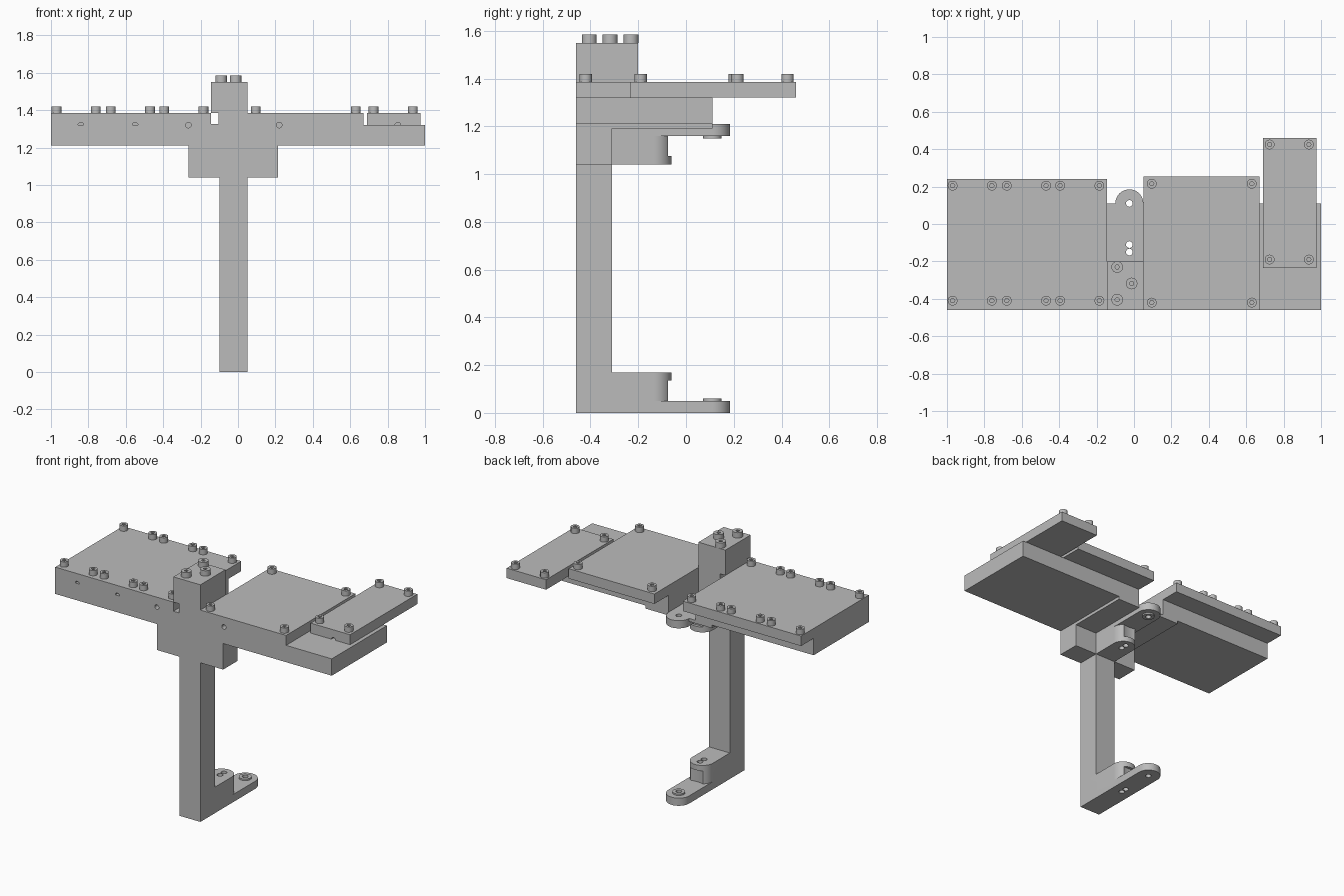
import bpy, bmesh, math
from mathutils import Matrix, Vector

old = bpy.data.objects.get("Cube")
if old:
    bpy.data.objects.remove(old, do_unlink=True)

grey = bpy.data.materials.new("plain grey")
grey.use_nodes = True
grey.diffuse_color = (0.5, 0.5, 0.5, 1)
grey.node_tree.nodes["Principled BSDF"].inputs["Base Color"].default_value = (0.5, 0.5, 0.5, 1)


def finish(name, bm):
    bmesh.ops.recalc_face_normals(bm, faces=bm.faces[:])
    mesh = bpy.data.meshes.new(name)
    bm.to_mesh(mesh)
    bm.free()
    mesh.materials.append(grey)
    ob = bpy.data.objects.new(name, mesh)
    bpy.context.collection.objects.link(ob)
    return ob


def prism(name, outline, z0, z1):
    bm = bmesh.new()
    face = bm.faces.new([bm.verts.new((x, y, z0)) for x, y in outline])
    new = bmesh.ops.extrude_face_region(bm, geom=[face])["geom"]
    bmesh.ops.translate(bm, vec=(0, 0, z1 - z0),
                        verts=[v for v in new if isinstance(v, bmesh.types.BMVert)])
    return finish(name, bm)


def box(name, x, y, z):
    return prism(name, [(x[0], y[0]), (x[1], y[0]), (x[1], y[1]), (x[0], y[1])], *z)


def disc(x, y, r, n=32):
    return [(x + r * math.cos(math.tau * i / n), y + r * math.sin(math.tau * i / n))
            for i in range(n)]


def round_bar(name, y0, y1, z0, z1, n=24):
    # bar with a half-round end, seated on the post's centre line
    arc = [(MID + R * math.cos(math.pi * i / n), y1 - R + R * math.sin(math.pi * i / n))
           for i in range(n + 1)]
    return prism(name, [(MID - R, y0), (MID + R, y0)] + arc, z0, z1)


def combine(ob, other, operation):
    mod = ob.modifiers.new("combine", 'BOOLEAN')
    mod.operation, mod.object, mod.solver = operation, other, 'EXACT'
    bpy.context.view_layer.objects.active = ob
    bpy.ops.object.modifier_apply(modifier=mod.name)
    bpy.data.objects.remove(other, do_unlink=True)


def smooth(ob):
    bpy.ops.object.select_all(action='DESELECT')
    ob.select_set(True)
    bpy.context.view_layer.objects.active = ob
    bpy.ops.object.shade_smooth_by_angle(angle=math.radians(30))


MID, R = -0.025, 0.075
FRONT, BACK = -0.46, 0.11
PIVOT = 0.11
BODY = 1.21          # height of the arm's upper face
BASE, TOP = 1.32, 1.385


# Hinged arm: tongue, stepped block, clearance, pivot ring and holes
def arm(name, flip):
    ob = round_bar(name, FRONT, 0.185, 0, 0.05)
    combine(ob, round_bar("block", FRONT, -0.06, 0, 0.17), 'UNION')
    combine(ob, prism("clearance", disc(MID, PIVOT, 0.19, 64), 0.05, 0.135), 'DIFFERENCE')
    combine(ob, prism("ring", disc(MID, PIVOT, 0.038), 0.04, 0.06), 'UNION')
    for y in (PIVOT, -0.11, -0.15):
        combine(ob, prism("hole", disc(MID, y, 0.018, 24), -0.1, 0.3), 'DIFFERENCE')
    if flip:
        ob.data.transform(Matrix.Translation((0, 0, BODY)) @ Matrix.Scale(-1, 4, Vector((0, 0, 1))))
        ob.data.flip_normals()
    smooth(ob)
    return ob


arm("lower_arm", False)
arm("upper_arm", True)

# Post and the wide head above it
box("post", (MID - R, MID + R), (FRONT, -0.31), (0.17, 1.04))
head = box("head_block", (-0.265, 0.215), (FRONT, -0.31), (1.04, BODY))
combine(head, box("arm_seat", (MID - R, MID + R), (-0.4, -0.2), (1, 1.3)), 'DIFFERENCE')
box("head_front", (MID - R, MID + R), (FRONT, -0.4), (1.04, BODY))
for side, x in (("right", (-0.265, MID - R)), ("left", (MID + R, 0.215))):
    box(side + "_head_shelf", x, (-0.31, BACK), (1.19, BODY))

# Tower with a small window along its right edge
tower = box("tower", (-0.145, 0.05), (FRONT, -0.2), (BODY, 1.55))
combine(tower, box("window", (-0.2, -0.105), (-0.6, 0), (1.325, TOP)), 'DIFFERENCE')

# Wings and the plates screwed onto them
wings = [
    box("right_wing", (-1, -0.145), (FRONT, BACK), (BODY, BASE)),
    box("left_wing", (0.05, 1), (FRONT, BACK), (BODY, BASE)),
]
plates = [
    box("right_plate", (-1, -0.145), (FRONT, 0.24), (BASE, TOP)),
    box("left_plate", (0.05, 0.67), (FRONT, 0.255), (BASE, TOP)),
    box("left_end_plate", (0.69, 0.975), (-0.235, 0.46), (BASE, TOP)),
]


# Small blind holes drilled from the front
def drill(ob, x, y, z):
    pin = prism("drill", disc(0, 0, 0.015, 20), -0.06, 0.06)
    pin.data.transform(Matrix.Translation((x, y, z)) @ Matrix.Rotation(math.pi / 2, 4, 'X'))
    combine(ob, pin, 'DIFFERENCE')


for x in (-0.84, -0.55, -0.265):
    drill(plates[0], x, FRONT, BASE)
drill(plates[1], 0.22, FRONT, BASE)
drill(plates[2], 0.855, -0.235, BASE)
drill(wings[0], -0.265, FRONT, BASE)
drill(wings[1], 0.22, FRONT, BASE)
drill(bpy.data.objects["head_front"], MID, FRONT, 1.10)


# Socket-headed screws
def screw(name, x, y, z, r):
    ob = prism(name, disc(x, y, r, 24), z, z + 0.035)
    combine(ob, prism("socket", disc(x, y, 0.012, 6), z + 0.015, z + 0.1), 'DIFFERENCE')
    smooth(ob)


groups = {
    "right_plate_screw": ((-0.97, -0.76, -0.68, -0.47, -0.395, -0.185), (-0.41, 0.205)),
    "left_plate_screw": ((0.095, 0.63), (-0.42, 0.215)),
    "left_end_screw": ((0.725, 0.935), (-0.19, 0.425)),
}
for name, (xs, ys) in groups.items():
    for x in xs:
        for y in ys:
            screw(name, x, y, TOP, 0.026)
for x, y in ((-0.09, -0.23), (-0.09, -0.405), (-0.013, -0.318)):
    screw("tower_screw", x, y, 1.55, 0.031)
